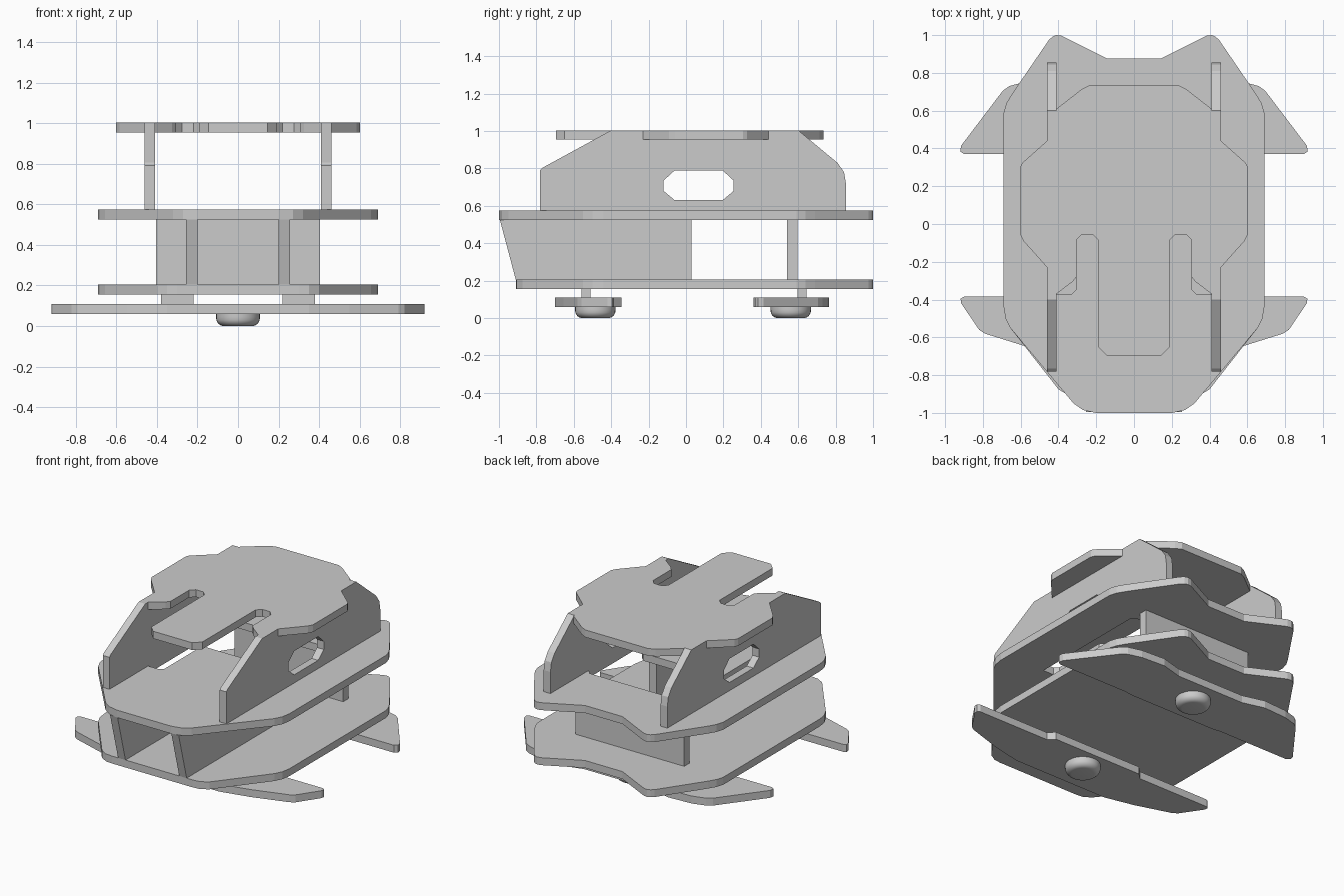
import bpy, bmesh, math
from mathutils import Matrix

if "Cube" in bpy.data.objects:
    bpy.data.objects.remove(bpy.data.objects["Cube"])


def finish(name, bm):
    bmesh.ops.recalc_face_normals(bm, faces=bm.faces)
    me = bpy.data.meshes.new(name)
    bm.to_mesh(me)
    bm.free()
    ob = bpy.data.objects.new(name, me)
    bpy.context.scene.collection.objects.link(ob)
    return ob


def plate(name, outline, low, high, hole=None, axis='z'):
    """Extrude a flat outline (with optional hole) along z, or along x from (y, z) points."""
    bm = bmesh.new()
    edges = []
    for loop in [outline] + ([hole] if hole else []):
        vs = [bm.verts.new((a, b, low) if axis == 'z' else (low, a, b)) for a, b in loop]
        edges += [bm.edges.new((v, vs[(i + 1) % len(vs)])) for i, v in enumerate(vs)]
    bmesh.ops.triangle_fill(bm, edges=edges, use_beauty=True)
    faces = bm.faces[:]
    ext = bmesh.ops.extrude_face_region(bm, geom=faces, use_keep_orig=True)
    moved = [g for g in ext['geom'] if isinstance(g, bmesh.types.BMVert)]
    d = high - low
    bmesh.ops.translate(bm, verts=moved, vec=(0, 0, d) if axis == 'z' else (d, 0, 0))
    bmesh.ops.dissolve_limit(bm, angle_limit=0.01, verts=bm.verts, edges=bm.edges)
    return finish(name, bm)


def sym(half):
    """Mirror a right-hand half outline across x = 0."""
    return half + [(-x, y) for x, y in reversed(half)]


def block(name, x0, x1, y0, y1, z0, z1):
    return plate(name, [(x0, y0), (x1, y0), (x1, y1), (x0, y1)], z0, z1)


# deck plates with notched back
back_half = [(.14, .875), (.36, .985), (.385, .997), (.41, 1.0), (.43, .993), (.45, .975),
             (.645, .69), (.675, .64), (.69, .59), (.69, -.44), (.68, -.50), (.655, -.55)]
lower = sym(back_half + [(.40, -.875), (.35, -.905), (.30, -.91)])
middle = sym(back_half + [(.37, -.89), (.32, -.95), (.27, -.985), (.20, -1.0)])
opening = sym([(.38, .48), (.41, .45), (.41, -.37), (.33, -.37), (.305, -.345),
               (.305, .03), (.28, .055)])
plate('lower_deck', lower, .155, .205)
plate('middle_deck', middle, .525, .575, opening)

# top plate with two slots and a central tongue
plate('top_plate', sym([(.235, .735), (.275, .715), (.41, .61), (.41, .44), (.46, .44),
                        (.59, .325), (.60, .305), (.60, -.06), (.585, -.09), (.46, -.23),
                        (.41, -.23), (.41, -.37), (.325, -.305), (.305, -.28),
                        (.305, -.085), (.275, -.055), (.22, -.055), (.19, -.085),
                        (.19, -.65), (.145, -.695)]), .955, 1.004)

# upright side walls with window, and inner ribs
wall = [(-.78, .575), (-.78, .79), (-.765, .805), (-.40, 1.004), (.60, 1.004), (.81, .83),
        (.845, .78), (.855, .72), (.855, .575)]
window = [(-.12, .735), (-.06, .79), (.195, .79), (.255, .735),
          (.255, .68), (.195, .63), (-.06, .63), (-.12, .68)]
rib = [(-.995, .525), (-.91, .205), (.03, .205), (.03, .525)]
for s, side in ((1, 'right'), (-1, 'left')):
    plate('side_wall_' + side, wall, s * .41, s * .46, window, 'x')
    plate('rib_' + side, rib, s * .20, s * .255, None, 'x')
    for y, end in ((-.535, 'front'), (.62, 'back')):
        block('spacer_%s_%s' % (end, side), s * .22, s * .38, y - .025, y + .025, .11, .155)

# rear cross plate between decks
block('cross_plate', -.405, .405, .54, .597, .205, .525)

# wing plates under the lower deck
plate('front_wing', sym([(.33, -.345), (.37, -.385), (.90, -.385), (.918, -.395), (.915, -.42),
                         (.82, -.56), (.79, -.58), (.55, -.655), (.35, -.70)]), .06, .11)
plate('back_wing', sym([(.25, .725), (.40, .765), (.57, .755), (.66, .73), (.695, .705),
                        (.915, .415), (.92, .385), (.90, .37), (.37, .37), (.33, .362)]), .06, .11)

# rounded feet, lathed
for y, end in ((-.485, 'front'), (.56, 'back')):
    bm = bmesh.new()
    prof = [(.108, .06), (.108, .045)]
    prof += [(.068 + .04 * math.cos(a), .04 - .04 * math.sin(a))
             for a in (i * math.pi / 12 for i in range(1, 7))]
    n = 32
    rings = [[bm.verts.new((r * math.cos(k * 2 * math.pi / n),
                            y + r * math.sin(k * 2 * math.pi / n), z)) for k in range(n)]
             for r, z in prof]
    for a, b in zip(rings, rings[1:]):
        for k in range(n):
            bm.faces.new((a[k], a[(k + 1) % n], b[(k + 1) % n], b[k]))
    bm.faces.new(rings[0])
    bm.faces.new(rings[-1])
    foot = finish(end + '_foot', bm)
    bpy.ops.object.select_all(action='DESELECT')
    foot.select_set(True)
    bpy.context.view_layer.objects.active = foot
    bpy.ops.object.shade_smooth_by_angle(angle=math.radians(35))
